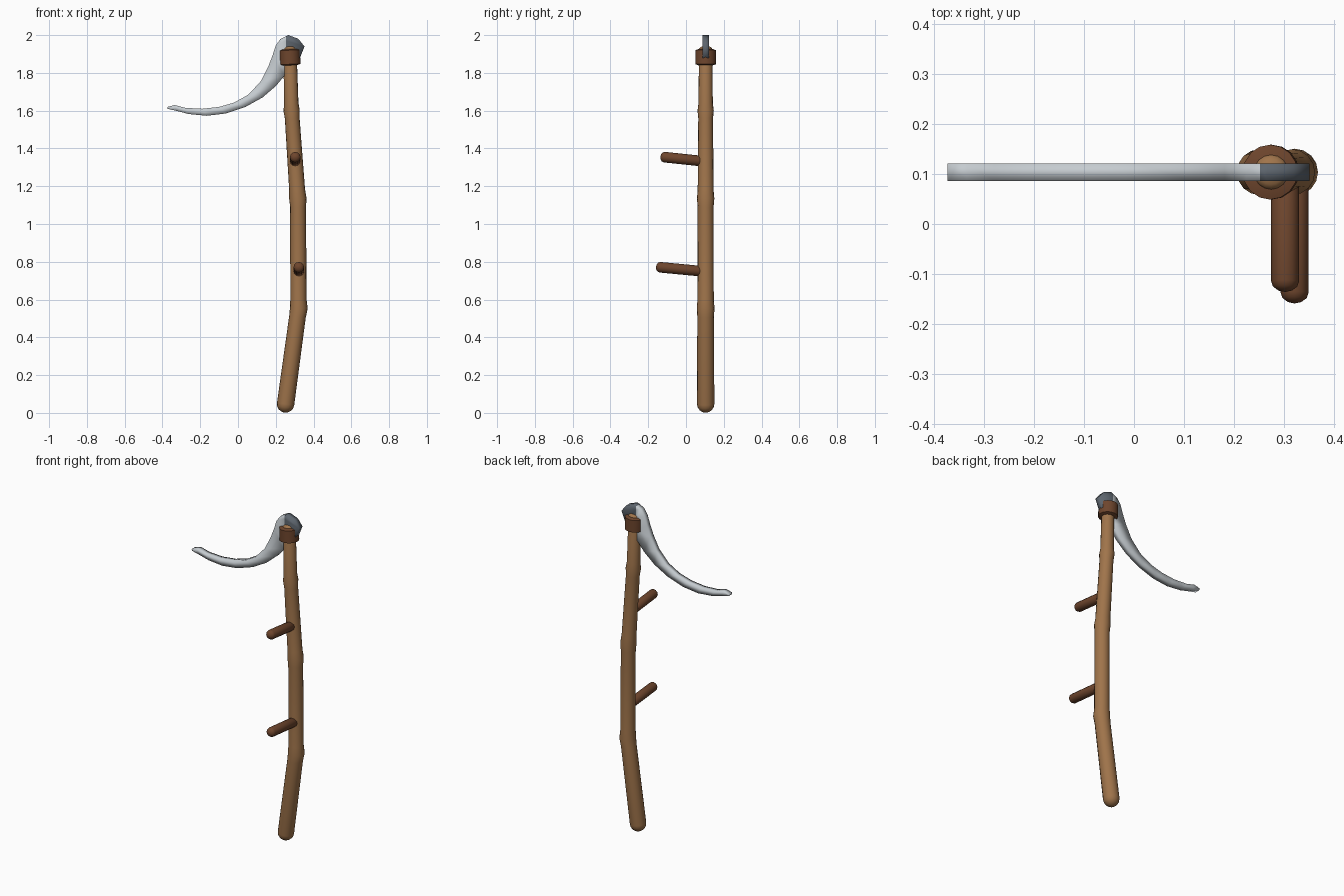
import bpy, bmesh
from math import sin, cos, pi, radians
from mathutils import Vector

cube = bpy.data.objects.get("Cube")
if cube:
    bpy.data.objects.remove(cube)

Y = 0.104  # depth of the shaft axis


def material(name, rgb):
    m = bpy.data.materials.new(name)
    m.use_nodes = True
    m.diffuse_color = (*rgb, 1)
    m.node_tree.nodes["Principled BSDF"].inputs["Base Color"].default_value = (*rgb, 1)
    return m


light_wood = material("light wood", (0.35, 0.175, 0.07))
dark_wood = material("dark wood", (0.155, 0.06, 0.026))
bright_steel = material("bright steel", (0.56, 0.60, 0.63))
dark_steel = material("dark steel", (0.11, 0.13, 0.155))


def finish(bm, name, mats, angle):
    bmesh.ops.recalc_face_normals(bm, faces=bm.faces)
    me = bpy.data.meshes.new(name)
    bm.to_mesh(me)
    bm.free()
    for m in mats:
        me.materials.append(m)
    ob = bpy.data.objects.new(name, me)
    bpy.context.collection.objects.link(ob)
    bpy.ops.object.select_all(action="DESELECT")
    ob.select_set(True)
    bpy.context.view_layer.objects.active = ob
    bpy.ops.object.shade_smooth_by_angle(angle=radians(angle))
    return ob


def rod(name, stations, mat, start_cap, end_cap, sides=16, steps=4, angle=50):
    """Round rod through (point, radius) stations with rounded ends of given length."""
    pts = [(Vector(p), r) for p, r in stations]

    def cap(i, j, length):
        (p, r), q = pts[i], pts[j][0]
        out = (p - q).normalized()
        turns = [pi / 2 * k / steps for k in range(1, steps)] + [pi / 2 * 0.95]
        return [(p + out * length * sin(t), r * cos(t)) for t in turns]

    pts = cap(0, 1, start_cap)[::-1] + pts + cap(-1, -2, end_cap)
    bm = bmesh.new()
    rings = []
    axis = (pts[-1][0] - pts[0][0]).normalized()
    base = Vector((0, 0, 1)).rotation_difference(axis)
    for i, (p, r) in enumerate(pts):
        tangent = (pts[min(i + 1, len(pts) - 1)][0] - pts[max(i - 1, 0)][0]).normalized()
        q = axis.rotation_difference(tangent) @ base
        rings.append([bm.verts.new(p + q @ Vector((r * cos(a), r * sin(a), 0)))
                      for a in (2 * pi * k / sides for k in range(sides))])
    for a, b in zip(rings, rings[1:]):
        for k in range(sides):
            n = (k + 1) % sides
            bm.faces.new((a[k], a[n], b[n], b[k]))
    bm.faces.new(rings[0])
    bm.faces.new(rings[-1])
    return finish(bm, name, [mat], angle)


# Crooked shaft with slight swellings at the bends
shaft = [(0.252, 0.047, 0.046), (0.315, 0.51, 0.044), (0.322, 0.555, 0.047),
         (0.32, 0.60, 0.043), (0.318, 1.09, 0.042), (0.317, 1.135, 0.046),
         (0.313, 1.18, 0.042), (0.287, 1.56, 0.039), (0.284, 1.60, 0.043),
         (0.282, 1.64, 0.038), (0.275, 1.925, 0.035)]
rod("shaft", [((x, Y, z), r) for x, z, r in shaft], light_wood, 0.046, 0.018)

# Two grips pointing forward
for name, x, z, tip in (("upper_grip", 0.303, 1.335, -0.115),
                        ("lower_grip", 0.322, 0.752, -0.138)):
    rod(name, [((x, Y, z - 0.004), 0.028), ((x, tip, z + 0.019), 0.028)],
        dark_wood, 0.01, 0.021, sides=12, steps=3)

# Collar binding the blade to the shaft
rod("collar", [((0.276, Y, 1.846), 0.055), ((0.273, Y, 1.92), 0.055)],
    dark_wood, 0.008, 0.008, steps=2, angle=35)

# Curved blade: pairs of inner and outer edge points from tip to heel
edges = [(-.374, 1.62, -.373, 1.61), (-.335, 1.63, -.33, 1.60),
         (-.28, 1.615, -.26, 1.582), (-.19, 1.61, -.165, 1.573),
         (-.10, 1.62, -.065, 1.585), (-.02, 1.643, .04, 1.62),
         (.055, 1.685, .13, 1.67), (.12, 1.755, .20, 1.73),
         (.16, 1.833, .246, 1.785), (.182, 1.89, .272, 1.84),
         (.20, 1.945, .328, 1.88), (.225, 1.98, .352, 1.94),
         (.267, 2.0, .32, 1.98)]
bm = bmesh.new()
loops = []
for ix, iz, ox, oz in edges:
    loops.append([bm.verts.new(c) for c in (
        (ix, Y - 0.0175, iz), (ox, Y - 0.0175, oz),
        (ox, Y + 0.0175, oz), (ix, Y + 0.0175, iz))])
for a, b in zip(loops, loops[1:]):
    for k in range(4):
        n = (k + 1) % 4
        bm.faces.new((a[k], a[n], b[n], b[k]))
bm.faces.new(loops[0])
bm.faces.new(loops[-1])

# Dark heel begins at a straight cut across the blade
split = 0.253
bmesh.ops.bisect_plane(bm, geom=bm.verts[:] + bm.edges[:] + bm.faces[:],
                       plane_co=(split, 0, 0), plane_no=(1, 0, 0))
for f in bm.faces:
    f.material_index = int(f.calc_center_median().x > split)
finish(bm, "blade", [bright_steel, dark_steel], 120)
